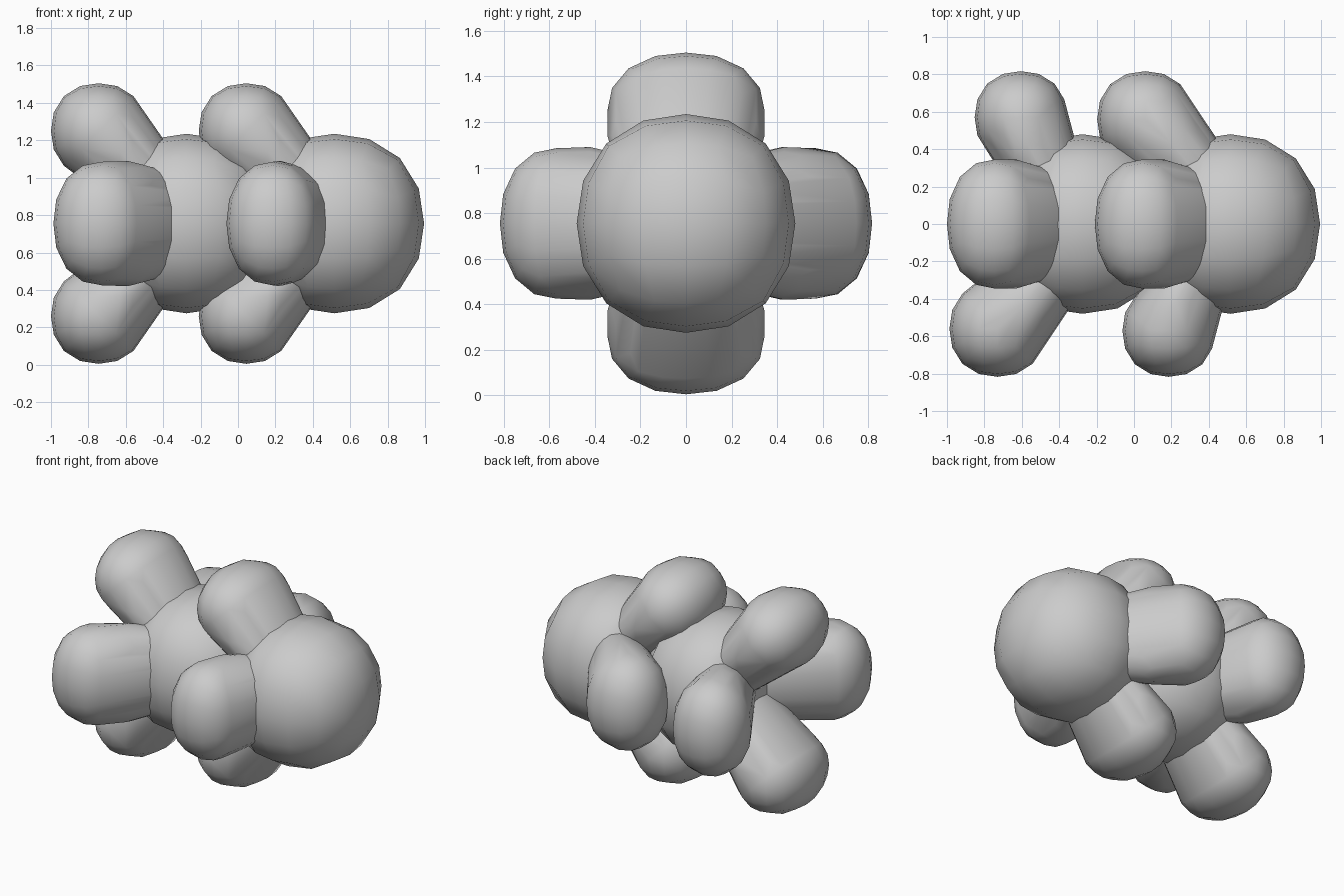
import bpy, bmesh, math
from mathutils import Vector, Matrix

if "Cube" in bpy.data.objects:
    bpy.data.objects.remove(bpy.data.objects["Cube"])

MID_Z = 0.755      # height of the long axis
STEP = 0.79        # distance between the two body segments


def blob_points(bm):
    """Turn a new cube grid into a slightly boxy ball of radius 1."""
    bmesh.ops.create_cube(bm, size=2)
    bmesh.ops.subdivide_edges(bm, edges=bm.edges[:], cuts=3, use_grid_fill=True)
    for v in bm.verts:
        d = Vector([math.tan(c * math.pi / 4) for c in v.co]).normalized()
        v.co = d / sum(abs(c) ** 2.2 for c in d) ** (1 / 2.2)


def finish(name, bm):
    bmesh.ops.recalc_face_normals(bm, faces=bm.faces[:])
    for f in bm.faces:
        f.smooth = True
    me = bpy.data.meshes.new(name)
    bm.to_mesh(me)
    bm.free()
    ob = bpy.data.objects.new(name, me)
    bpy.context.collection.objects.link(ob)
    return ob


def body(name, x):
    # Large ball whose rear end is flattened
    bm = bmesh.new()
    blob_points(bm)
    for v in bm.verts:
        v.co = v.co * 0.48
        v.co.x = max(v.co.x, -0.29)
        v.co += Vector((x, 0, MID_Z))
    finish(name, bm)


def lobe(name, balls, dx, angle):
    # Hull over a few balls (x, distance from axis, in-plane radius, width)
    src = bmesh.new()
    blob_points(src)
    pts = [v.co.copy() for v in src.verts]
    src.free()
    bm = bmesh.new()
    for x, r, rad, wide in balls:
        for p in pts:
            bm.verts.new((x + p.x * rad, p.y * wide, r + p.z * rad))
    res = bmesh.ops.convex_hull(bm, input=bm.verts[:])
    junk = {v for v in res["geom_interior"] if isinstance(v, bmesh.types.BMVert)}
    junk |= {v for v in bm.verts if not v.link_faces}
    bmesh.ops.delete(bm, geom=list(junk), context='VERTS')
    bm.transform(Matrix.Translation((dx, 0, MID_Z)) @ Matrix.Rotation(angle, 4, 'X'))
    finish(name, bm)


# Lobe shapes from tip to root
upright = [(-0.745, 0.495, 0.255, 0.345), (-0.63, 0.385, 0.17, 0.345), (-0.365, 0.10, 0.17, 0.26)]
leaning = [(-0.73, 0.56, 0.257, 0.33), (-0.59, 0.43, 0.20, 0.335), (-0.33, 0.12, 0.17, 0.26)]
steep = [(-0.605, 0.57, 0.247, 0.33), (-0.565, 0.42, 0.19, 0.335), (-0.40, 0.10, 0.17, 0.26)]

# Body segments
body("rear_body", 0.515 - STEP)
body("front_body", 0.515)

# Four lobes around each segment; the side lobes swap shape between segments
Q = math.pi / 2
for seg, dx, near, far in (("rear", 0, leaning, steep), ("front", STEP, steep, leaning)):
    lobe(seg + "_top_lobe", upright, dx, 0)
    lobe(seg + "_bottom_lobe", upright, dx, 2 * Q)
    lobe(seg + "_near_lobe", near, dx, Q)
    lobe(seg + "_far_lobe", far, dx, -Q)
